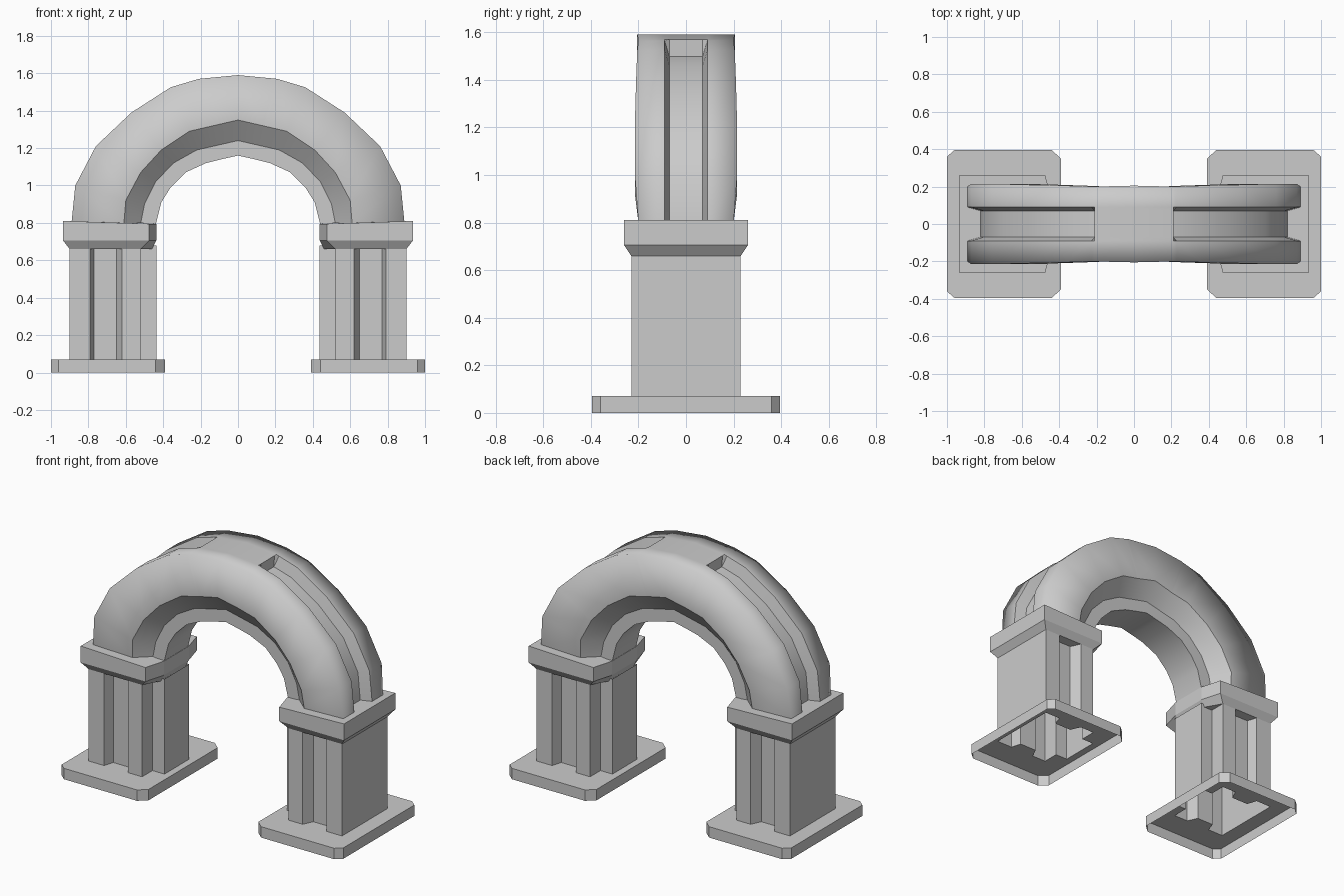
import bpy, bmesh
from math import radians
from mathutils import Vector

cube = bpy.data.objects.get("Cube")
if cube:
    bpy.data.objects.remove(cube)

stone = bpy.data.materials.new("grey stone")
stone.use_nodes = True
GREY = (0.6, 0.6, 0.6, 1)
stone.diffuse_color = GREY
stone.node_tree.nodes["Principled BSDF"].inputs["Base Color"].default_value = GREY


def finish(name, bm):
    """Store the right-hand half and mirror it across x."""
    bmesh.ops.recalc_face_normals(bm, faces=bm.faces)
    mesh = bpy.data.meshes.new(name)
    bm.to_mesh(mesh)
    bm.free()
    mesh.materials.append(stone)
    obj = bpy.data.objects.new(name, mesh)
    bpy.context.collection.objects.link(obj)
    mod = obj.modifiers.new("mirror", 'MIRROR')
    mod.use_clip = True
    return obj


def both_sides(half):
    """Close an outline given for y > 0 by reflecting it in y."""
    return half + [(x, -y) for x, y in reversed(half)]


def add_ring(bm, outline, z):
    return [bm.verts.new((x, y, z)) for x, y in outline]


def bridge(bm, a, b):
    n = len(a)
    return [bm.faces.new((a[i], a[(i + 1) % n], b[(i + 1) % n], b[i])) for i in range(n)]


# Pillar outline: grooved front and back, narrow rib on the inner side
pillar = both_sides([(.9, .23), (.79, .23), (.77, .165), (.65, .165),
                     (.62, .23), (.52, .23), (.52, .125), (.435, .125)])
plate = both_sides([(1, .36), (.96, .395), (.44, .395), (.39, .35)])
PLATE_TOP = .07

# Base plates: open underneath, with the hollow pillar rising from a hole
bm = bmesh.new()
foot, rim = add_ring(bm, plate, 0), add_ring(bm, plate, PLATE_TOP)
bridge(bm, foot, rim)
hole = add_ring(bm, pillar, PLATE_TOP)
loops = []
for loop in (rim, hole):
    for i, v in enumerate(loop):
        w = loop[(i + 1) % len(loop)]
        loops.append(bm.edges.get((v, w)) or bm.edges.new((v, w)))
bmesh.ops.triangle_fill(bm, use_beauty=True, use_dissolve=False, edges=loops)
finish("base_plates", bm)

# Pillars
bm = bmesh.new()
bridge(bm, add_ring(bm, pillar, PLATE_TOP), add_ring(bm, pillar, .68))
finish("pillars", bm)

# Capitals: a slab whose underside tapers to the pillar
slab = both_sides([(.935, .26), (.475, .26), (.437, .125)])
taper = both_sides([(.9, .23), (.52, .23), (.46, .125)])
bm = bmesh.new()
low, mid, top = add_ring(bm, taper, .66), add_ring(bm, slab, .705), add_ring(bm, slab, .81)
for v in top:
    if v.co.x < .5:
        v.co.z = .795
bridge(bm, low, mid)
bridge(bm, mid, top)
bm.faces.new(low)
bm.faces.new(top)
finish("capitals", bm)

# Arch stations from springing to crown, as (x, z) of the outer edge,
# body rim, rib root and soffit, then the half thickness
stations = [
    ((.89, .80), (.61, .80), (.52, .80), (.44, .79), .20),
    ((.87, 1.0), (.60, .92), (.50, .90), (.41, .91), .215),
    ((.76, 1.21), (.52, 1.07), (.44, 1.02), (.36, .99), .215),
    ((.57, 1.39), (.41, 1.19), (.345, 1.12), (.28, 1.07), .21),
    ((.36, 1.525), (.26, 1.29), (.22, 1.19), (.17, 1.12), .205),
    ((.21, 1.57), (.13, 1.32), (.11, 1.215), (.09, 1.14), .20),
    ((0, 1.59), (0, 1.35), (0, 1.24), (0, 1.16), .205),
]
path = [([Vector(p) for p in s[:4]], s[4], .07) for s in stations]
path[-1] = (*path[-1][:2], 0)
path[-2] = (*path[-2][:2], 0)
# Extra station forms the steep upper end of the groove
a, b = path[-2], path[-3]
path.insert(-2, ([p.lerp(q, .12) for p, q in zip(a[0], b[0])], a[1], .07))

RIB, LIP, FLOOR = .12, .09, .07
bm = bmesh.new()
rings, corners = [], set()
for (outer, rim, root, soffit), w, depth in path:
    floor = outer + (rim - outer).normalized() * depth
    half = [(floor, FLOOR), (outer, LIP), (outer, w), (rim, w), (root, RIB), (soffit, RIB)]
    ring = [bm.verts.new((p.x, y, p.y)) for p, y in half]
    ring += [bm.verts.new((p.x, -y, p.y)) for p, y in reversed(half)]
    corners |= {ring[2], ring[-3]}
    rings.append(ring)
for r, s in zip(rings, rings[1:]):
    for f in bridge(bm, r, s):
        f.smooth = True
bm.normal_update()
# The outer corners shade softly; rib, rim and groove edges stay crisp
for e in bm.edges:
    soft = all(v in corners for v in e.verts)
    e.smooth = soft or e.calc_face_angle(0) < radians(30)
finish("arch", bm)
